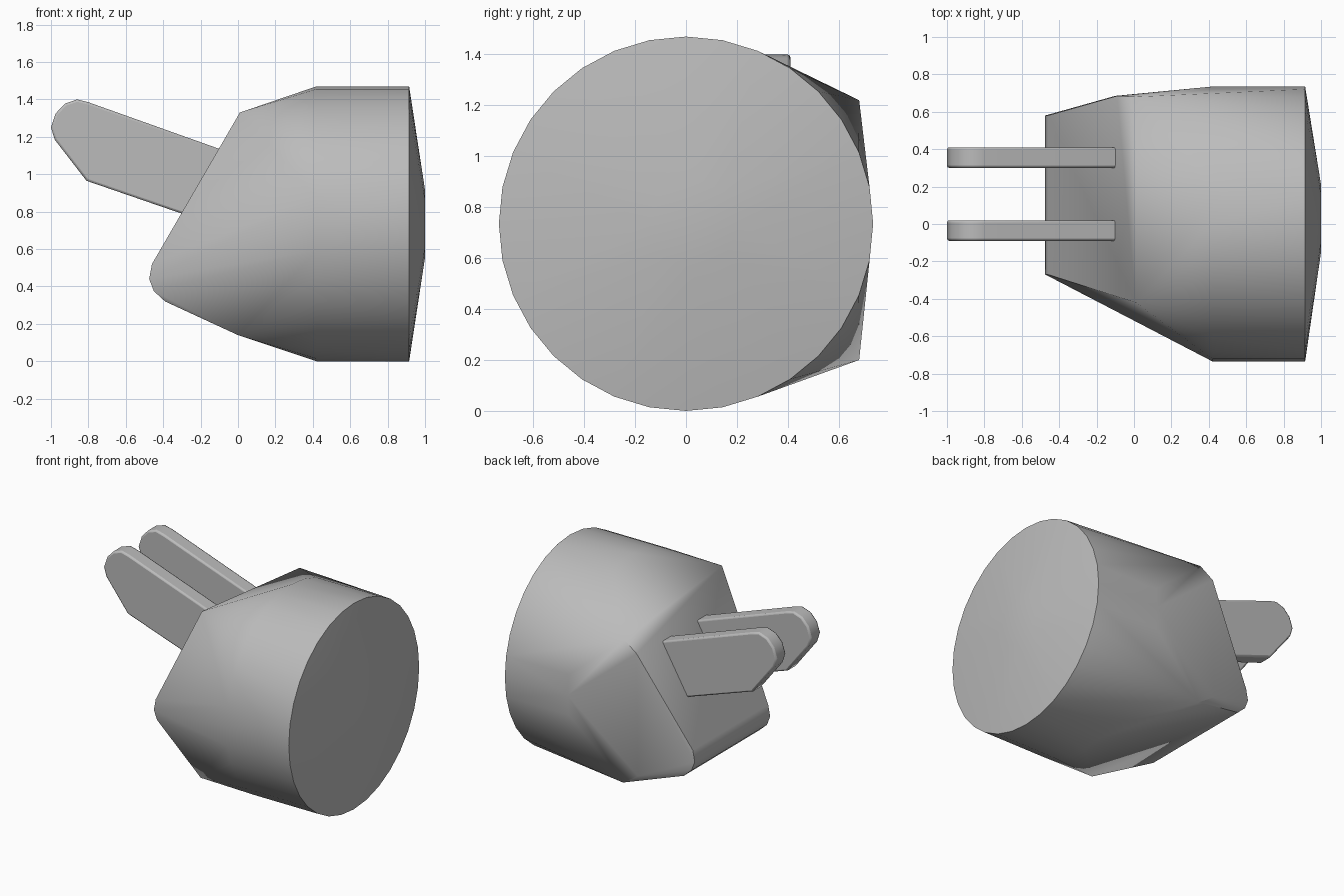
import bpy, bmesh, math

cube = bpy.data.objects.get("Cube")
if cube:
    bpy.data.objects.remove(cube, do_unlink=True)

# One grey for the whole plug
grey = bpy.data.materials.new("plain_grey")
grey.use_nodes = True
colour = (0.5, 0.5, 0.5, 1)
grey.diffuse_color = colour
grey.node_tree.nodes["Principled BSDF"].inputs["Base Color"].default_value = colour


def finish(name, bm, angle):
    bmesh.ops.recalc_face_normals(bm, faces=bm.faces)
    mesh = bpy.data.meshes.new(name)
    bm.to_mesh(mesh)
    bm.free()
    mesh.materials.append(grey)
    obj = bpy.data.objects.new(name, mesh)
    bpy.context.collection.objects.link(obj)
    bpy.ops.object.select_all(action='DESELECT')
    obj.select_set(True)
    bpy.context.view_layer.objects.active = obj
    bpy.ops.object.shade_smooth_by_angle(angle=math.radians(angle))
    return obj


RADIUS = 0.735


def ring(x, radius, count, y=0.0):
    turns = [2 * math.pi * i / count for i in range(count)]
    return [(x, y + radius * math.cos(t), RADIUS + radius * math.sin(t)) for t in turns]


# Body: round drum stretched over a slanted prong face
points = ring(0.42, RADIUS, 32) + ring(0.915, RADIUS, 32)
# shallow dome on the round end
points += ring(1.0, 0.18, 8, 0.03)
# shoulder corners, front then back
points += [(0.01, -0.42, 1.33), (0.0, -0.42, 0.14),
           (0.01, 0.68, 1.22), (-0.09, 0.685, 1.15),
           (0.02, 0.68, 0.2), (-0.1, 0.685, 0.28)]
# rounded lower lip
for x, z in [(-0.39, 0.32), (-0.45, 0.375), (-0.475, 0.44), (-0.46, 0.52)]:
    points += [(x, -0.27, z), (x, 0.58, z)]

bm = bmesh.new()
for p in points:
    bm.verts.new(p)
hull = bmesh.ops.convex_hull(bm, input=bm.verts)
loose = [v for v in bm.verts if not v.link_faces]
bmesh.ops.delete(bm, geom=loose, context='VERTS')
finish("plug_body", bm, 32)

# Prongs: rounded blades leaving the slanted face
profile = [(0.0, 1.10), (-0.8, 1.385), (-0.86, 1.4), (-0.925, 1.378),
           (-0.975, 1.325), (-1.0, 1.25), (-0.98, 1.185),
           (-0.81, 0.965), (-0.2, 0.755)]
for name, y in [("front_prong", -0.09), ("back_prong", 0.30)]:
    bm = bmesh.new()
    side = bm.faces.new([bm.verts.new((x, y, z)) for x, z in profile])
    grown = bmesh.ops.extrude_face_region(bm, geom=[side])
    new_verts = [g for g in grown["geom"] if isinstance(g, bmesh.types.BMVert)]
    bmesh.ops.translate(bm, verts=new_verts, vec=(0, 0.11, 0))
    prong = finish(name, bm, 40)
    bevel = prong.modifiers.new("soft_edges", 'BEVEL')
    bevel.width = 0.012
    bevel.segments = 2
    bevel.limit_method = 'ANGLE'
    bevel.angle_limit = math.radians(60)
